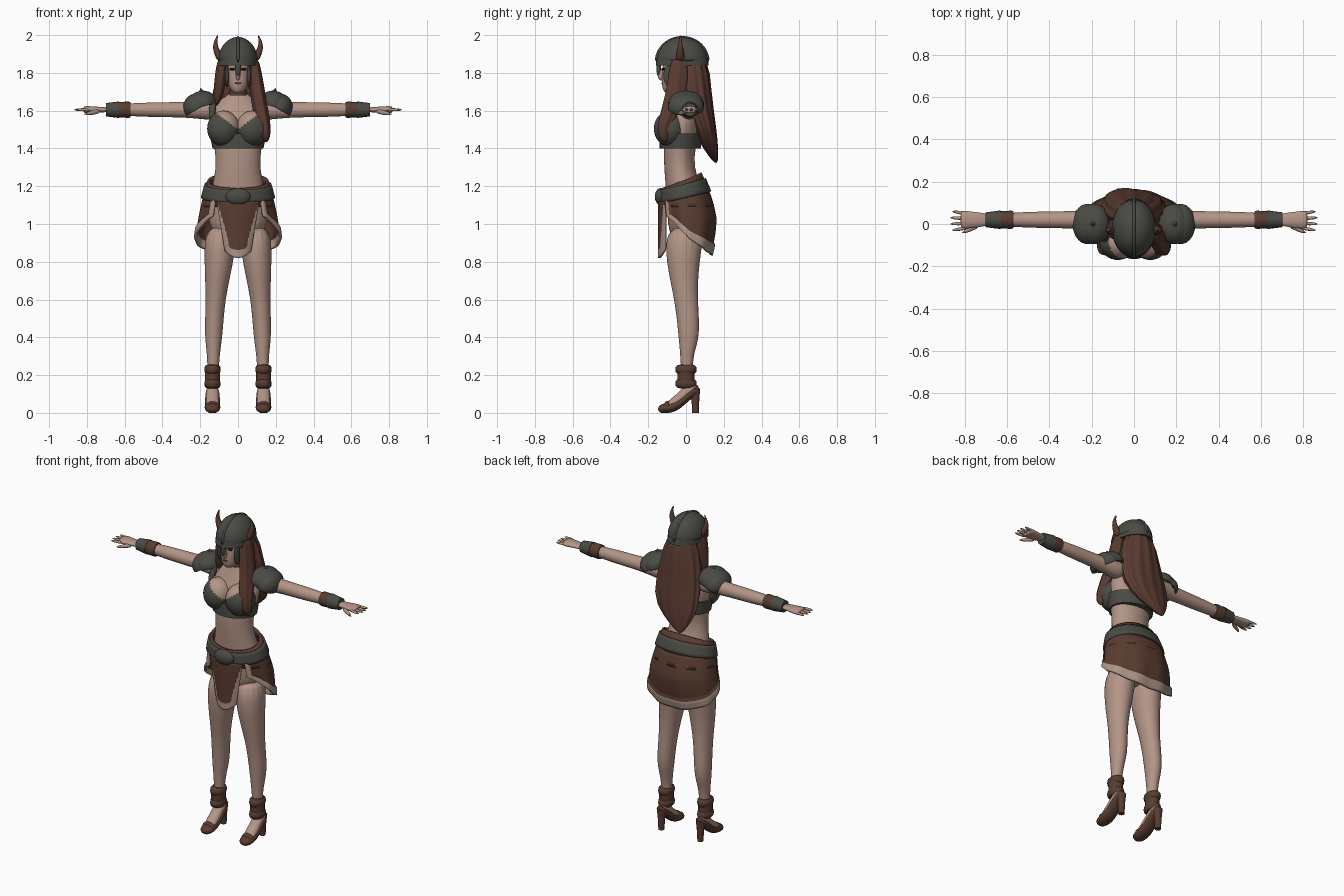
import bpy, bmesh
from math import sin, cos, pi, radians
from mathutils import Matrix, Vector

cube = bpy.data.objects.get("Cube")
if cube:
    bpy.data.objects.remove(cube)


def material(name, *rgb):
    m = bpy.data.materials.new(name)
    m.use_nodes = True
    m.diffuse_color = (*rgb, 1)
    m.node_tree.nodes["Principled BSDF"].inputs["Base Color"].default_value = (*rgb, 1)
    return m


SKIN = material("skin", .45, .3, .24)
LEATHER = material("brown leather", .1, .046, .03)
HAIR = material("brown hair", .1, .043, .03)
IRON = material("dark iron", .07, .07, .06)
FUR = material("pale fur", .42, .3, .24)
DARK = material("dark eye", .02, .01, .01)


def finish(name, bm, materials, mirror=False, levels=0, thickness=0, rule=None):
    """Turn a bmesh into an object; rule picks a material index from a face centre."""
    bmesh.ops.recalc_face_normals(bm, faces=bm.faces)
    for face in bm.faces:
        face.smooth = len(face.verts) < 5
        if rule:
            face.material_index = rule(face.calc_center_median())
    mesh = bpy.data.meshes.new(name)
    bm.to_mesh(mesh)
    bm.free()
    ob = bpy.data.objects.new(name, mesh)
    bpy.context.collection.objects.link(ob)
    for m in materials:
        mesh.materials.append(m)
    if mirror:
        ob.modifiers.new("mirror", 'MIRROR').use_mirror_merge = False
    if thickness:
        solid = ob.modifiers.new("thickness", 'SOLIDIFY')
        solid.thickness, solid.offset = thickness, 0
    if levels:
        smoothing = ob.modifiers.new("smoothing", 'SUBSURF')
        smoothing.levels = smoothing.render_levels = levels


def loft(name, mat, rings, axis='z', segments=16, ripple=0, folds=9, levels=2, mirror=True):
    """Skin over rings (x, y, z, radius[, second radius]) lying across the axis."""
    bm = bmesh.new()
    loops = []
    for ring in rings:
        loop = []
        for i in range(segments):
            angle = 2 * pi * i / segments
            swell = 1 + ripple * cos(folds * angle)
            p, q = ring[3] * swell * cos(angle), ring[-1] * swell * sin(angle)
            offset = {'x': (0, p, q), 'y': (p, 0, q), 'z': (p, q, 0)}[axis]
            loop.append(bm.verts.new(Vector(ring[:3]) + Vector(offset)))
        loops.append(loop)
    for low, high in zip(loops, loops[1:]):
        for i in range(segments):
            bm.faces.new((low[i - 1], low[i], high[i], high[i - 1]))
    bm.faces.new(loops[0])
    bm.faces.new(loops[-1])
    finish(name, bm, [mat], mirror, levels)


def trunk_part(name, mat, *rings, **options):
    """Centred part from rings (y, z, width, depth)."""
    loft(name, mat, [(0, *ring) for ring in rings], mirror=False, **options)


def arm_part(name, mat, *stations, flat=1, **options):
    """Part along the arm from stations (x, radius)."""
    loft(name, mat, [(x, .02, 1.605, r, r * flat) for x, r in stations], 'x', **options)


def foot_part(name, mat, *rings):
    """Part along the foot from rings (y, z, width, height)."""
    loft(name, mat, [(.135, *ring) for ring in rings], 'y')


def ball(name, materials, centre, size, mirror=False, turn=0, floor=None, rule=None):
    """Ellipsoid, optionally tilted about y and hollowed into a shell above a floor."""
    bm = bmesh.new()
    bmesh.ops.create_uvsphere(bm, u_segments=32, v_segments=24, radius=1)
    if floor is not None:
        bmesh.ops.bisect_plane(bm, geom=bm.verts[:] + bm.edges[:] + bm.faces[:],
                               plane_co=(0, 0, floor), plane_no=(0, 0, 1), clear_inner=True)
    bm.transform(Matrix.Translation(centre) @ Matrix.Rotation(radians(turn), 4, 'Y')
                 @ Matrix.Diagonal((*size, 1)))
    finish(name, bm, materials, mirror, rule=rule, thickness=0 if floor is None else .01)


def sheet(name, materials, point, columns, rows, index=None):
    """Thick surface from point(u, v), with u and v running from zero to one."""
    bm = bmesh.new()
    grid = [[bm.verts.new(point(i / columns, j / rows)) for i in range(columns + 1)]
            for j in range(rows + 1)]
    for j in range(rows):
        for i in range(columns):
            face = bm.faces.new((grid[j][i], grid[j][i + 1], grid[j + 1][i + 1], grid[j + 1][i]))
            if index:
                face.material_index = index((i + .5) / columns, (j + .5) / rows)
    finish(name, bm, materials, thickness=.016)


# Body
trunk_part("torso", SKIN, (0, .9, .14, .1), (.02, 1.1, .18, .12), (-.05, 1.3, .1, .07),
           (-.02, 1.5, .15, .1), (0, 1.6, .16, .08), (.01, 1.7, .04), (0, 1.8, .04))
loft("leg", SKIN, [(.09, 0, 1, .09, .11), (.1, -.02, .8, .08, .09), (.12, 0, .6, .05, .06),
                   (.13, .02, .4, .05, .06), (.13, 0, .3, .03), (.135, .01, .1, .03)])
arm_part("arm", SKIN, (.1, .06), (.2, .05), (.3, .04), (.5, .04), (.7, .025))
arm_part("palm", SKIN, (.68, .03), (.74, .035), (.8, .045), (.82, .04), flat=.45)
for n in range(4):
    side = n - 1.5
    loft(f"finger_{n + 1}", SKIN, [(.78, .015 + .022 * side, 1.605, .012),
                                   (.88 - .01 * abs(side), .015 + .03 * side, 1.605, .007)],
         'x', segments=8, levels=1)
loft("thumb", SKIN, [(.72, 0, 1.6, .02), (.82, -.045, 1.58, .008)], 'x', segments=8, levels=1)

# Head and face
trunk_part("head", SKIN, (-.09, 1.69, .02), (-.08, 1.72, .05), (-.05, 1.8, .07, .08),
           (-.04, 1.9, .07, .08))
ball("nose", [SKIN], (0, -.13, 1.79), (.012, .02, .03))
ball("eye", [DARK], (.03, -.12, 1.82), (.016, .01, .007), mirror=True)
ball("lips", [LEATHER], (0, -.12, 1.745), (.02, .01, .007))
trunk_part("collar", LEATHER, (-.01, 1.68, .05), (-.01, 1.71, .05), levels=0)

# Helmet with nose guard, cheek guards and horns
ball("helmet", [IRON], (0, -.02, 1.86), (.1, .13, .125), floor=0)
ball("helmet_crest", [IRON], (0, -.02, 1.86), (.01, .14, .13), floor=0)
trunk_part("helmet_rim", IRON, (-.02, 1.84, .105, .14), (-.02, 1.88, .102, .135),
           segments=32, levels=0)
ball("nose_guard", [IRON], (0, -.145, 1.83), (.015, .012, .05))
ball("cheek_guard", [IRON], (.058, -.085, 1.785), (.012, .035, .06), mirror=True)
loft("horn", LEATHER, [(.08 + .04 * sin(2.4 * t), -.03, 1.86 + .14 * t, .028 - .025 * t)
                       for t in (i / 6 for i in range(7))], levels=1)

# Hair
trunk = [(0, .03, 1.9, .09), (0, .04, 1.7, .13, .09), (0, .1, 1.5, .16, .06),
         (-.03, .13, 1.4, .1, .04), (-.07, .16, 1.32, .01)]
loft("back_hair", HAIR, trunk, segments=48, ripple=.05, folds=12, levels=1, mirror=False)
loft("left_hair_lock", HAIR, [(.08, -.04, 1.9, .03, .05), (.1, -.04, 1.7, .04, .06),
                              (.14, -.13, 1.5, .04), (.15, -.11, 1.43, .01)],
     segments=24, ripple=.08, folds=6, mirror=False)
loft("right_hair_lock", HAIR, [(-.08, -.03, 1.9, .03, .05), (-.1, -.02, 1.7, .03, .05),
                               (-.12, -.02, 1.62, .01)],
     segments=24, ripple=.08, folds=6, mirror=False)

# Breastplate: cups with a plunging neckline, band and straps
ball("breast_cup", [IRON, SKIN], (.077, -.085, 1.505), (.086, .085, .095), mirror=True,
     rule=lambda c: int(c.z > 1.5 + .75 * abs(c.x)))
trunk_part("chest_band", IRON, (-.03, 1.4, .135, .11), (-.03, 1.48, .15, .11),
           segments=32, levels=0)
loft("chest_strap", IRON, [(.14, -.08, 1.55, .02), (.13, -.03, 1.67, .02)])

# Layered shoulder plates
for n, layer in enumerate(("upper", "lower")):
    ball(layer + "_shoulder_plate", [IRON], (.19 + .03 * n, 0, 1.635 - .015 * n),
         (.075 - .01 * n, .09, .065), mirror=True, turn=15 + 15 * n, floor=-.2)
loft("shoulder_point", IRON, [(.17, 0, 1.66, .04), (.2, 0, 1.72, .001)], levels=0)

# Bracers
arm_part("bracer_cuff", LEATHER, (.57, .04), (.58, .043), (.63, .041), levels=0)
arm_part("bracer_plate", IRON, (.63, .044), (.7, .035), levels=0)


def wrap(angle, z, out=0):
    """Point on the hip surface; angle zero is straight ahead."""
    t = 2 * (1.28 - z)
    across = .14 + .075 * sin(1.9 * t) + out
    deep = .09 + .045 * sin(pi * t) + out
    return across * sin(angle), .04 * min(1, 2 * t) - .02 - deep * cos(angle), z


def panel_is_fur(u, v):
    return int(v > .82 or (min(u, 1 - u) < .03 and v > .3))


def panel(u, v):
    angle = radians(38 + 284 * u)
    ahead = cos(angle)
    hem = .92 + .085 * ahead + .07 * max(0, ahead)
    puff = .01 * panel_is_fur(u, v) + .004 * v * cos(9 * angle)
    return wrap(angle, 1.16 + (hem - 1.16) * v, puff)


def waistband(u, v):
    angle = 2 * pi * u
    top = 1.23 - .04 * cos(angle)
    return wrap(angle, top + (1.09 - top) * v)


def belt(u, v):
    angle = 2 * pi * u
    return wrap(angle, 1.21 - .03 * cos(angle) - .07 * v, .01)


def flap(u, v):
    side = 2 * u - 1
    return (side * (.11 - .045 * v), -.14 + .03 * side * side,
            1.12 - .3 * v + .04 * v * side * side)


def flap_is_fur(u, v):
    return int(abs(2 * u - 1) > 1 - .5 * v or v > .87)


# Skirt
sheet("skirt_panels", [LEATHER, FUR], panel, 72, 25, panel_is_fur)
sheet("waistband", [LEATHER], waistband, 48, 6)
sheet("belt", [IRON], belt, 48, 4)
sheet("front_flap", [LEATHER, FUR], flap, 32, 28, flap_is_fur)
ball("buckle", [IRON], (0, -.135, 1.145), (.066, .03, .045))

# Shoes and ankle cuffs
foot_part("foot", SKIN, (.06, .14, .03), (0, .11, .035, .045), (-.05, .06, .036), (-.11, .035, .035, .02))
foot_part("shoe", LEATHER, (.07, .13, .03), (.02, .1, .04, .03), (-.04, .04, .04, .03),
          (-.1, .025, .045, .03), (-.15, .02, .03, .02))
foot_part("toe_strap", LEATHER, (-.12, .03, .04, .03), (-.08, .04, .045, .03))
loft("heel", LEATHER, [(.135, .05, 0, .018), (.135, .05, .06, .02), (.135, .045, .13, .03)], levels=0)
for label, z in (("lower", .155), ("upper", .23)):
    loft(label + "_ankle_cuff", LEATHER,
         [(.135, 0, z + .03 * step, .046 - .006 * abs(step), .06 - .006 * abs(step))
          for step in (-1, 0, 1)], levels=1)
loft("ankle_strap", LEATHER, [(.135, 0, .16, .04, .045), (.135, 0, .23, .04, .045)], levels=0)
